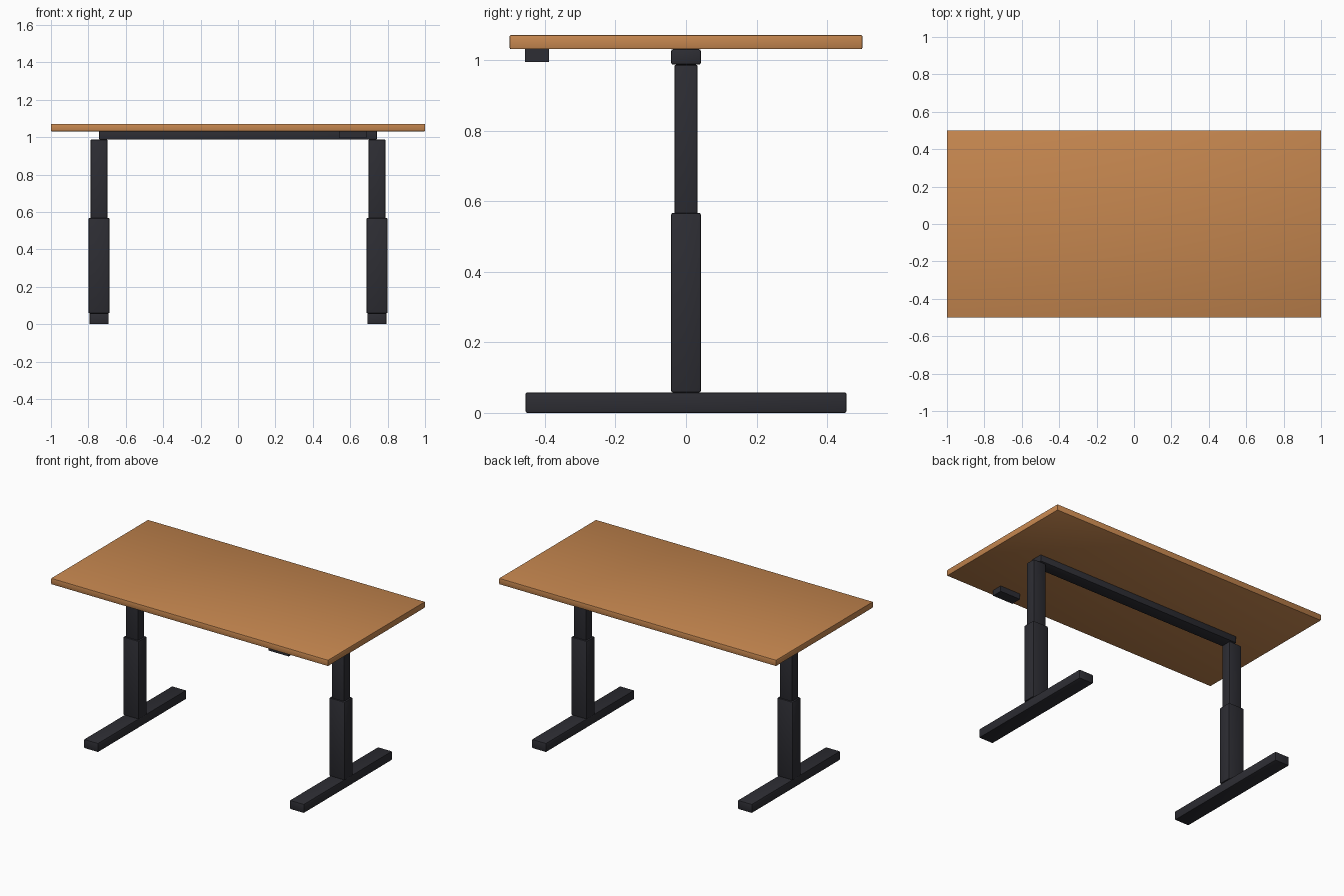
import bpy, math

if "Cube" in bpy.data.objects:
    bpy.data.objects.remove(bpy.data.objects["Cube"])


def material(name, rgb):
    m = bpy.data.materials.new(name)
    m.diffuse_color = (*rgb, 1)
    m.use_nodes = True
    m.node_tree.nodes["Principled BSDF"].inputs["Base Color"].default_value = m.diffuse_color
    return m


wood = material("warm wood", (0.56, 0.24, 0.078))
metal = material("charcoal metal", (0.026, 0.026, 0.033))


def box(name, lo, hi, mat, bevel=0.005):
    """Softened box between two opposite corners."""
    bpy.ops.mesh.primitive_cube_add(
        size=1, location=[(a + b) / 2 for a, b in zip(lo, hi)])
    ob = bpy.context.object
    ob.name = name
    ob.scale = [b - a for a, b in zip(lo, hi)]
    bpy.ops.object.transform_apply(location=False, rotation=False, scale=True)
    ob.data.materials.append(mat)
    if bevel:
        mod = ob.modifiers.new("soft edges", 'BEVEL')
        mod.width = bevel
        mod.segments = 2
        bpy.ops.object.modifier_apply(modifier=mod.name)
    bpy.ops.object.shade_smooth_by_angle(angle=math.radians(30))
    return ob


# Desk top
box("desk_top", (-1, -0.5, 1.031), (1, 0.5, 1.071), wood, 0.004)

# Telescopic legs and feet, one per side
for side, s in (("left", -1), ("right", 1)):
    cx = s * 0.743
    for part, hx, hy, z0, z1 in (
            ("foot", 0.051, 0.455, 0.0, 0.058),
            ("lower_leg", 0.056, 0.042, 0.058, 0.567),
            ("upper_leg", 0.045, 0.033, 0.54, 0.987)):
        box(f"{side}_{part}", (cx - hx, -hy, z0), (cx + hx, hy, z1), metal)

# Cross beam under the top
box("cross_beam", (-0.743, -0.042, 0.987), (0.743, 0.042, 1.031), metal)

# Height control under the front edge
box("control_box", (0.54, -0.457, 0.995), (0.686, -0.388, 1.031), metal, 0)
